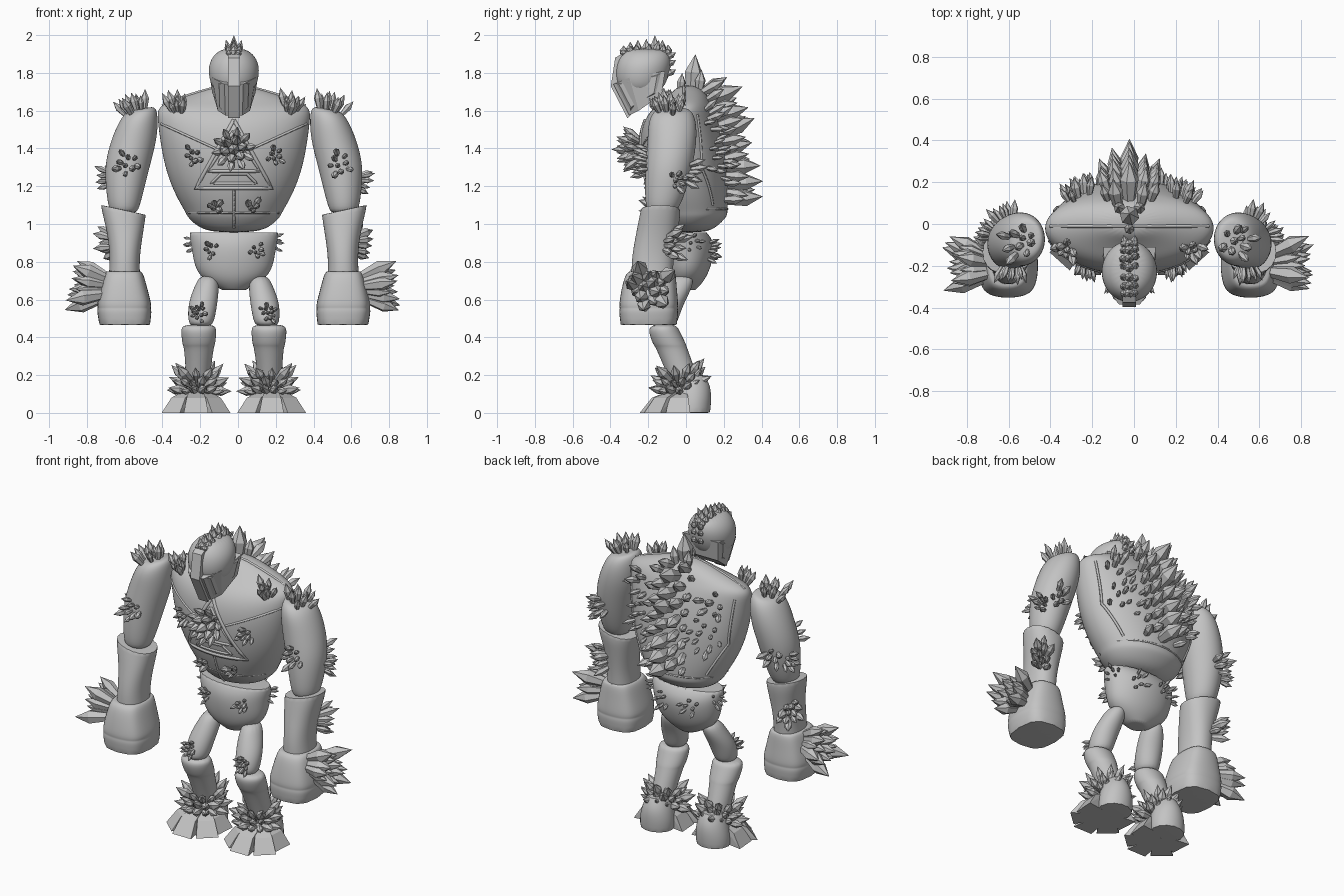
import bpy, bmesh, math, random
from mathutils import Vector
from mathutils.bvhtree import BVHTree

if "Cube" in bpy.data.objects:
    bpy.data.objects.remove(bpy.data.objects["Cube"])

C = -0.022          # x of the body's mirror plane
stone = bpy.data.materials.new("grey_stone")
stone.use_nodes = True
stone.diffuse_color = (0.55, 0.55, 0.55, 1)
stone.node_tree.nodes["Principled BSDF"].inputs["Base Color"].default_value = stone.diffuse_color
surface = {}        # lookup tree of each smooth body part


def add(name, bm, smooth=False):
    bmesh.ops.recalc_face_normals(bm, faces=bm.faces)
    me = bpy.data.meshes.new(name)
    bm.to_mesh(me)
    bm.free()
    me.materials.append(stone)
    if smooth:
        me.shade_smooth()
    ob = bpy.data.objects.new(name, me)
    bpy.context.collection.objects.link(ob)
    return ob


def loft(name, rings, side=1, sides=20, flat_ends=False, power=1.0):
    """Rounded body through rings of (z, x0, x1, y0, y1, slope); low power is boxier."""
    bm = bmesh.new()
    crease = bm.edges.layers.float.new("crease_edge")
    loops = []
    for z, x0, x1, y0, y1, *slope in rings:
        k = slope[0] if slope else 0
        loop = []
        for i in range(sides):
            a = math.tau * i / sides
            u, v = (math.copysign(abs(t) ** power, t) for t in (math.cos(a), math.sin(a)))
            dx = u * (x1 - x0) / 2
            loop.append(bm.verts.new((C + side * ((x0 + x1) / 2 + dx),
                                      (y0 + y1) / 2 + v * (y1 - y0) / 2, z + k * dx)))
        loops.append(loop)
    for a, b in zip(loops, loops[1:]):
        for i in range(sides):
            j = (i + 1) % sides
            bm.faces.new((a[i], a[j], b[j], b[i]))
    for loop in (loops[0], loops[-1]):
        cap = bm.faces.new(loop)
        if flat_ends:
            for e in cap.edges:
                e[crease] = 0.9
    ob = add(name, bm, True)
    ob.modifiers.new("round", 'SUBSURF').levels = 2
    bpy.context.view_layer.objects.active = ob
    bpy.ops.object.modifier_apply(modifier="round")
    ob.data.set_sharp_from_angle(angle=math.radians(42))
    tree = bmesh.new()
    tree.from_mesh(ob.data)
    surface[name] = BVHTree.FromBMesh(tree)
    tree.free()
    return name


def hull(bm, points):
    verts = [bm.verts.new(p) for p in points]
    res = bmesh.ops.convex_hull(bm, input=verts)
    bmesh.ops.delete(bm, geom=[v for v in res["geom_interior"] if isinstance(v, bmesh.types.BMVert)],
                     context='VERTS')


def crystal(bm, base, direction, length, radius, sides=6):
    """Gem that widens to its shoulder, then comes to a point."""
    d = direction.normalized()
    u = d.orthogonal().normalized()
    w = d.cross(u)
    pts = [base + d * length]
    for along, r in ((-0.1, 0.6), (0.52, 1.0)):
        for i in range(sides):
            a = math.tau * i / sides
            pts.append(base + d * length * along + (u * math.cos(a) + w * math.sin(a)) * radius * r)
    hull(bm, pts)


def cluster(name, target, centre, axis, count, length, spread, side=1, fan=0.6, width=0.22):
    """Crystals spread evenly on a part around one spot; same pattern on both sides."""
    rng = random.Random(name.split("_")[0])
    bm = bmesh.new()
    mid = Vector((C + side * centre[0], centre[1], centre[2]))
    ax = Vector((side * axis[0], axis[1], axis[2])).normalized()
    u = ax.orthogonal().normalized()
    w = ax.cross(u) * side
    for i in range(count):
        a, r = i * 2.4, math.sqrt((i + .5) / count) * rng.uniform(.8, 1.15)
        o = (u * math.cos(a) + w * math.sin(a)) * r
        p, n, _, _ = surface[target].find_nearest(mid + o * spread)
        size = length * rng.uniform(0.65, 1)
        crystal(bm, p, ax + n * 0.4 + o * fan, size, size * width)
    add(name, bm)


def ridge(name, target, points, ray, radius=0.006, closed=False):
    """Raised seam laid over a part along a path."""
    ray = Vector(ray)
    pts = [Vector(p) for p in points]
    if closed:
        pts.append(pts[0])
    path = []
    for a, b in zip(pts, pts[1:]):
        for i in range(9):
            hit = surface[target].ray_cast(a.lerp(b, i / 8) - ray, ray)[0]
            if hit:
                path.append(hit)
    cu = bpy.data.curves.new(name, 'CURVE')
    cu.dimensions = '3D'
    cu.bevel_depth = radius
    cu.bevel_resolution = 0
    sp = cu.splines.new('POLY')
    sp.points.add(len(path) - 1)
    for q, p in zip(sp.points, path):
        q.co = (*p, 1)
    cu.materials.append(stone)
    bpy.context.collection.objects.link(bpy.data.objects.new(name, cu))


# Torso and pelvis, from half widths
def trunk(name, rows, **kw):
    return loft(name, [(z, -w, w, f, b) for z, w, f, b in rows], sides=28, **kw)


torso = trunk("torso", [(.955, .1, -.06, .1), (.98, .19, -.11, .16), (1.04, .25, -.16, .22),
                        (1.06, .255, -.165, .22), (1.14, .305, -.2, .225), (1.27, .36, -.235, .22),
                        (1.42, .39, -.25, .205), (1.54, .405, -.23, .175), (1.61, .41, -.18, .15),
                        (1.645, .36, -.13, .13), (1.69, .22, -.08, .11), (1.735, .08, -.04, .06)])
pelvis = trunk("pelvis", [(.65, .06, -.05, .05), (.69, .14, -.09, .09), (.75, .205, -.115, .125),
                          (.86, .222, -.13, .155), (.92, .235, -.12, .14), (.955, .235, -.1, .11)],
               flat_ends=True)

# Chest emblem, seams and armour ridges
front, back, down = (0, 1, 0), (0, -1, 0), (0, 0, -1)


def on_chest(pairs):
    return [(C + x, 0, z) for x, z in pairs]


ridge("emblem_outer_triangle", torso, on_chest([(0, 1.55), (.2, 1.19), (-.2, 1.19)]), front, .012, True)
ridge("emblem_inner_triangle", torso, on_chest([(0, 1.49), (.14, 1.28), (-.14, 1.28)]), front, .01, True)
ridge("emblem_foot", torso, on_chest([(.07, 1.265), (.12, 1.215), (-.12, 1.215), (-.07, 1.265)]),
      front, .009, True)
ridge("belly_seam", torso, on_chest([(0, 1.19), (0, .98)]), front, .008)
ridge("waist_seam", torso, on_chest([(-.24, 1.06), (.24, 1.06)]), front)
ridge("back_waist_seam", torso, on_chest([(-.24, 1.08), (.24, 1.08)]), back)
ridge("shoulder_seam", torso, [(C - .38, -.01, 1.5), (C + .38, -.01, 1.5)], down, .008)
for s, tag in ((1, "left"), (-1, "right")):
    ridge("chest_seam_" + tag, torso, on_chest([(s * .385, 1.53), (s * .1, 1.4)]), front, .007)
    ridge("back_seam_" + tag, torso, on_chest([(s * .36, 1.58), (s * .33, 1.3), (s * .22, 1.1)]), back, .008)

# Helmet: dome, faceplate, centre ridge and cheek plates
head = trunk("helmet_dome", [(1.68, .09, -.33, -.15), (1.75, .13, -.375, -.1), (1.84, .138, -.375, -.075),
                             (1.9, .105, -.345, -.085), (1.93, .055, -.3, -.12)])
bm = bmesh.new()
hull(bm, [(C + s * x, y, z) for s in (1, -1) for x, y, z in
          ((.115, -.3, 1.775), (.05, -.385, 1.74), (.045, -.3, 1.575), (.085, -.25, 1.6),
           (.11, -.13, 1.685), (.125, -.11, 1.81))])
add("faceplate", bm)
bm = bmesh.new()
hull(bm, [(C + x, y, z) for x in (-.032, .032) for y, z in
          ((-.398, 1.73), (-.375, 1.88), (-.31, 1.56), (-.27, 1.6), (-.28, 1.935))])
add("face_ridge", bm)
for s, tag in ((1, "left"), (-1, "right")):
    quad = [Vector((C + s * x, y, z)) for x, y, z in
            ((.062, -.37, 1.745), (.058, -.295, 1.6), (.105, -.15, 1.69), (.122, -.13, 1.8))]
    mid = sum(quad, Vector()) / 4
    out = Vector((s * .012, -.006, 0))
    bm = bmesh.new()
    hull(bm, quad + [mid + (q - mid) * .84 + out for q in quad])
    add("cheek_plate_" + tag, bm)

# Crest along the top of the head
rng = random.Random(4)
bm = bmesh.new()
for y, tip in ((-.33, 1.945), (-.295, 1.965), (-.255, 1.975), (-.21, 1.98),
               (-.165, 2.0), (-.125, 1.975), (-.095, 1.95)):
    crystal(bm, Vector((C, y, 1.89)), Vector((0, 0, 1)), tip - 1.89, .022)
    for s in (1, -1):
        crystal(bm, Vector((C + s * .02, y, 1.89)), Vector((s * .25, rng.uniform(-.2, .4), 1)),
                tip - 1.91, .019)
for z in (1.88, 1.84, 1.79):
    for x in (-.02, .02):
        crystal(bm, Vector((C + x, -.1, z)), Vector((x * 8, 1, .6)), .055, .018)
add("head_crest", bm)

# Spine of large crystals
bm = bmesh.new()
rows = 7
for i in range(rows):
    t = i / (rows - 1)
    for j, x in enumerate((-.105, -.055, 0, .055, .105)):
        z = 1.66 - .53 * t + .04 * (j % 2)
        p = surface[torso].ray_cast(Vector((C + x, 1, z)), Vector((0, -1, 0)))[0]
        size = (.2 - abs(x) * .8) * rng.uniform(.75, 1)
        crystal(bm, p, Vector((x * 3.5, 1, .5 - .6 * t + rng.uniform(-.2, .2))), size, size * .24)
for x, y, size in ((0, .03, .2), (-.04, .07, .12), (.04, .07, .12), (0, -.03, .1)):
    crystal(bm, Vector((C + x, y, 1.7)), Vector((x * 3, .1, 1)), size, size * .24)
add("spine_crystals", bm)

# Chest rosette
bm = bmesh.new()
for count, ring, size, flare in ((10, .06, .1, .8), (6, .03, .12, .35), (1, 0, .14, 0)):
    for i in range(count):
        a = math.tau * (i + .25) / count
        d = Vector((math.cos(a), 0, math.sin(a)))
        crystal(bm, Vector((C, -.255, 1.395)) + d * ring, d * flare - Vector(front), size, size * .21)
add("chest_crystals", bm)

# Limbs and their crystals, once for each side
for s, tag in ((1, "left"), (-1, "right")):
    upper = loft("upper_arm_" + tag, [
        (1.055, .52, .64, -.19, -.07), (1.08, .5, .665, -.215, -.035), (1.2, .47, .68, -.22, .01),
        (1.32, .44, .685, -.215, .04), (1.45, .405, .65, -.205, .06), (1.55, .4, .61, -.2, .055, -.1),
        (1.6, .41, .58, -.17, .03, -.2), (1.61, .44, .55, -.13, 0, -.2)], s)
    fore = loft("forearm_" + tag, [
        (.7, .495, .665, -.29, -.07), (.82, .5, .655, -.29, -.065), (.95, .48, .67, -.265, -.045),
        (1.03, .47, .695, -.25, -.03, .15), (1.075, .465, .705, -.24, -.03, .22)],
        s, flat_ends=True, power=.9)
    hand = loft("gauntlet_" + tag, [
        (.465, .44, .715, -.35, -.045), (.54, .43, .73, -.36, -.035), (.555, .437, .723, -.353, -.042),
        (.57, .43, .73, -.36, -.035), (.66, .455, .71, -.345, -.045), (.735, .475, .69, -.325, -.05),
        (.75, .49, .675, -.3, -.06)], s, sides=12, flat_ends=True, power=.65)
    thigh = loft("thigh_" + tag, [
        (.455, .12, .23, -.18, -.06), (.49, .1, .245, -.2, -.04), (.58, .085, .245, -.17, -.01),
        (.67, .075, .21, -.12, .04), (.73, .09, .18, -.08, .04)], s, sides=14)
    loft("shin_" + tag, [
        (.12, .12, .26, -.07, .08), (.2, .125, .255, -.1, .06), (.34, .105, .265, -.16, .01),
        (.355, .1, .272, -.17, .005), (.37, .095, .275, -.18, 0), (.44, .088, .285, -.205, -.035),
        (.47, .1, .27, -.18, -.05)], s, sides=14)
    loft("heel_" + tag, [
        (0, .09, .3, -.06, .13), (.06, .085, .3, -.06, .137), (.14, .1, .28, -.06, .135),
        (.2, .13, .25, -.04, .1)], s, sides=14, flat_ends=True)

    # Splayed toes
    bm = bmesh.new()
    for deg, reach in ((-176, .165), (-132, .2), (-90, .215), (-48, .2), (-4, .165)):
        a = math.radians(deg)
        d, w = Vector((math.cos(a), math.sin(a), 0)), Vector((-math.sin(a), math.cos(a), 0))
        root = Vector((C + s * .2, -.03, 0))
        hull(bm, [root + d * r * reach + w * k * half + Vector((0, 0, z)) for k in (-1, 1)
                  for r, half, z in ((0, .03, 0), (0, .03, .14), (.7, .05, .08), (1, .065, 0))])
    add("toes_" + tag, bm)

    # Ankle ring, higher over the heel
    rng = random.Random(9)
    bm = bmesh.new()
    for tier, count in enumerate((14, 13, 10)):
        for i in range(count):
            a = math.tau * (i + tier / 3) / count
            d = Vector((s * math.cos(a), math.sin(a), 0))
            size = rng.uniform(.08, .125)
            rear = max(0, math.sin(a))
            lift = Vector((0, 0, .05 + .38 * tier + .5 * rear + rng.uniform(-.1, .2)))
            base = Vector((C + s * .19, -.035, .115 + .03 * tier + .03 * rear)) + d * .065
            crystal(bm, base, d + lift, size, size * .23)
    add("ankle_crystals_" + tag, bm)

    # Clusters: name, part, centre, axis, count, length, spread
    for spot in (
            ("shoulder", torso, (.3, -.12, 1.61), (.05, -.15, 1), 8, .105, .04),
            ("armtop", upper, (.51, -.08, 1.58), (.3, 0, 1), 10, .11, .065),
            ("armfront", upper, (.56, -.22, 1.32), (.1, -1, .1), 9, .09, .065),
            ("armside", upper, (.69, -.03, 1.23), (1, .3, 0), 8, .08, .045),
            ("armback", upper, (.6, .05, 1.26), (.4, 1, 0), 7, .1, .06),
            ("forearm", fore, (.67, -.06, .89), (.6, .8, .1), 12, .12, .065),
            ("hand", hand, (.72, -.2, .67), (1, .1, 0), 16, .2, .085),
            ("pectoral", torso, (.24, -.25, 1.35), (0, -1, 0), 8, .08, .05),
            ("belly", torso, (.11, -.2, 1.07), (0, -1, .4), 5, .1, .03),
            ("hip", pelvis, (.14, -.15, .86), (0, -1, 0), 7, .065, .045),
            ("hipside", pelvis, (.22, .04, .9), (1, .5, 0), 6, .05, .05),
            ("rump", pelvis, (.1, .16, .86), (0, 1, 0), 7, .06, .06),
            ("knee", thigh, (.19, -.2, .54), (0, -1, 0), 12, .065, .05),
            ("backstuds", torso, (.23, .2, 1.36), (.2, 1, .1), 13, .085, .14),
            ("backedge", torso, (.27, .16, 1.55), (.3, 1, .3), 6, .11, .08)):
        cluster(f"{spot[0]}_crystals_{tag}", *spot[1:], side=s)
